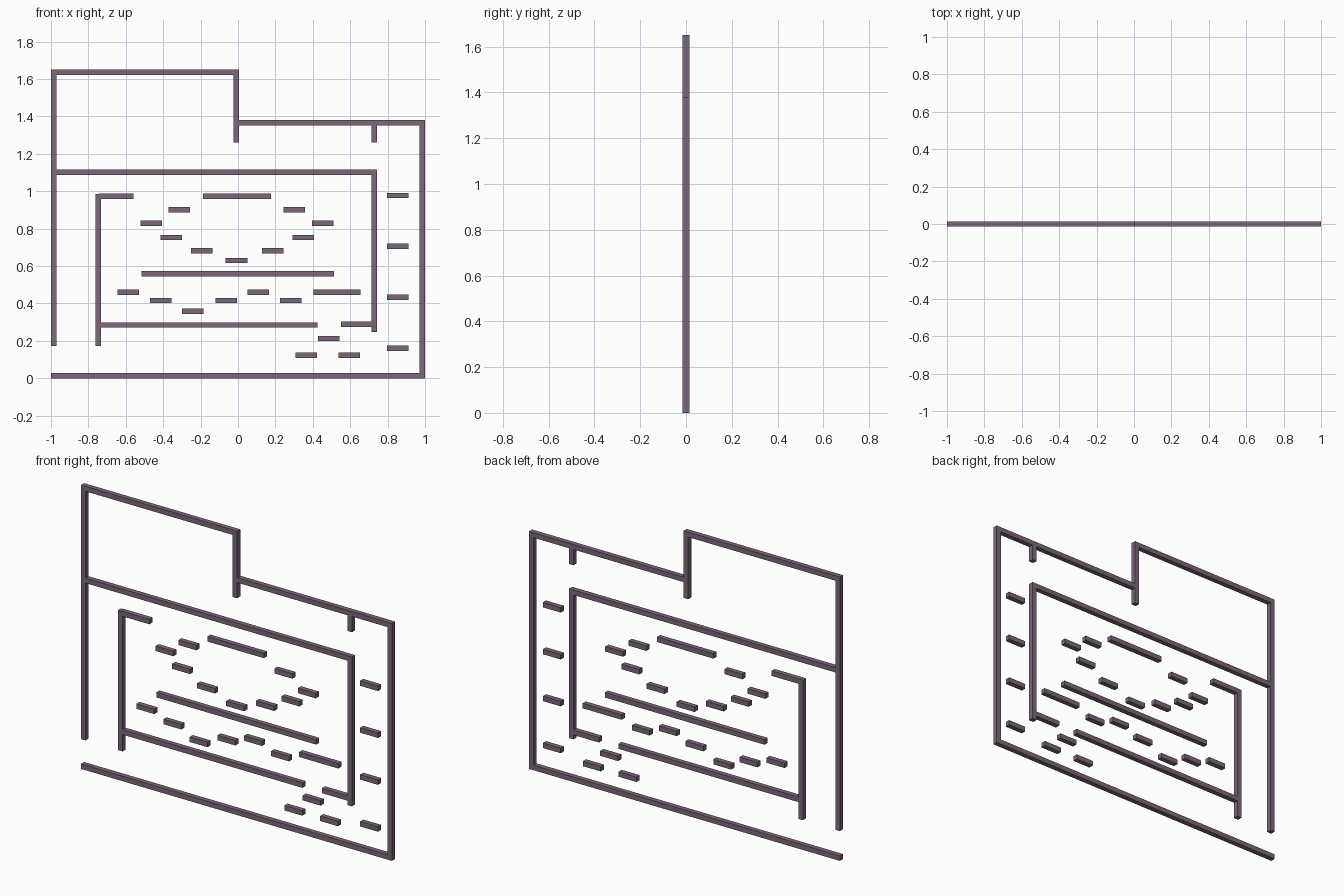
import bpy

mat = bpy.data.materials.new("dusty purple")
mat.diffuse_color = (0.205, 0.136, 0.2, 1)
T = 0.029  # bar thickness and depth


def box(name, x0, x1, z0, z1):
    bpy.ops.mesh.primitive_cube_add(size=1, location=((x0 + x1) / 2, 0, (z0 + z1) / 2))
    ob = bpy.context.object
    ob.name = name
    ob.scale = (x1 - x0, T, z1 - z0)
    bpy.ops.object.transform_apply(location=False, rotation=False, scale=True)
    ob.data.materials.append(mat)


def wall(name, x, z0, z1):
    box(name, x - T / 2, x + T / 2, z0, z1)


def floor(name, z, x0, x1):
    box(name, x0, x1, z - T / 2, z + T / 2)


# Outer frame
floor("ground_bar", 0.0145, -1, 1)
wall("outer_left_wall", -0.9855, 0.173, 1.65)
floor("upper_roof", 1.6355, -1, 0.005)
wall("roof_step_wall", -0.01, 1.26, 1.65)
floor("lower_roof", 1.366, 0.0, 1)
wall("outer_right_wall", 0.9855, 0.029, 1.38)
wall("hanging_stub", 0.728, 1.26, 1.366)

# Inner frame
floor("inner_ceiling", 1.102, -0.98, 0.742)
wall("inner_right_wall", 0.728, 0.248, 1.116)
wall("inner_left_wall", -0.747, 0.173, 0.986)
floor("inner_left_ledge", 0.9725, -0.745, -0.56)
floor("inner_floor", 0.285, -0.745, 0.425)
floor("inner_right_ledge", 0.288, 0.55, 0.728)

# Long platforms
floor("top_platform", 0.9725, -0.187, 0.177)
floor("middle_platform", 0.56, -0.515, 0.512)
floor("right_platform", 0.459, 0.404, 0.655)

# Small stepping platforms (centre x, centre z)
steps = [
    (-0.315, 0.902), (0.302, 0.902), (-0.463, 0.828), (0.452, 0.828),
    (-0.356, 0.753), (0.348, 0.753), (-0.195, 0.683), (0.185, 0.683),
    (-0.008, 0.63), (-0.586, 0.459), (-0.412, 0.416), (-0.243, 0.358),
    (-0.064, 0.416), (0.107, 0.459), (0.281, 0.416),
    (0.484, 0.213), (0.366, 0.123), (0.596, 0.123),
]
# Ladder of steps in the right shaft
steps += [(0.853, 0.16 + i * 0.2725) for i in range(4)]
for x, z in steps:
    floor("step_platform", z, x - 0.0575, x + 0.0575)
